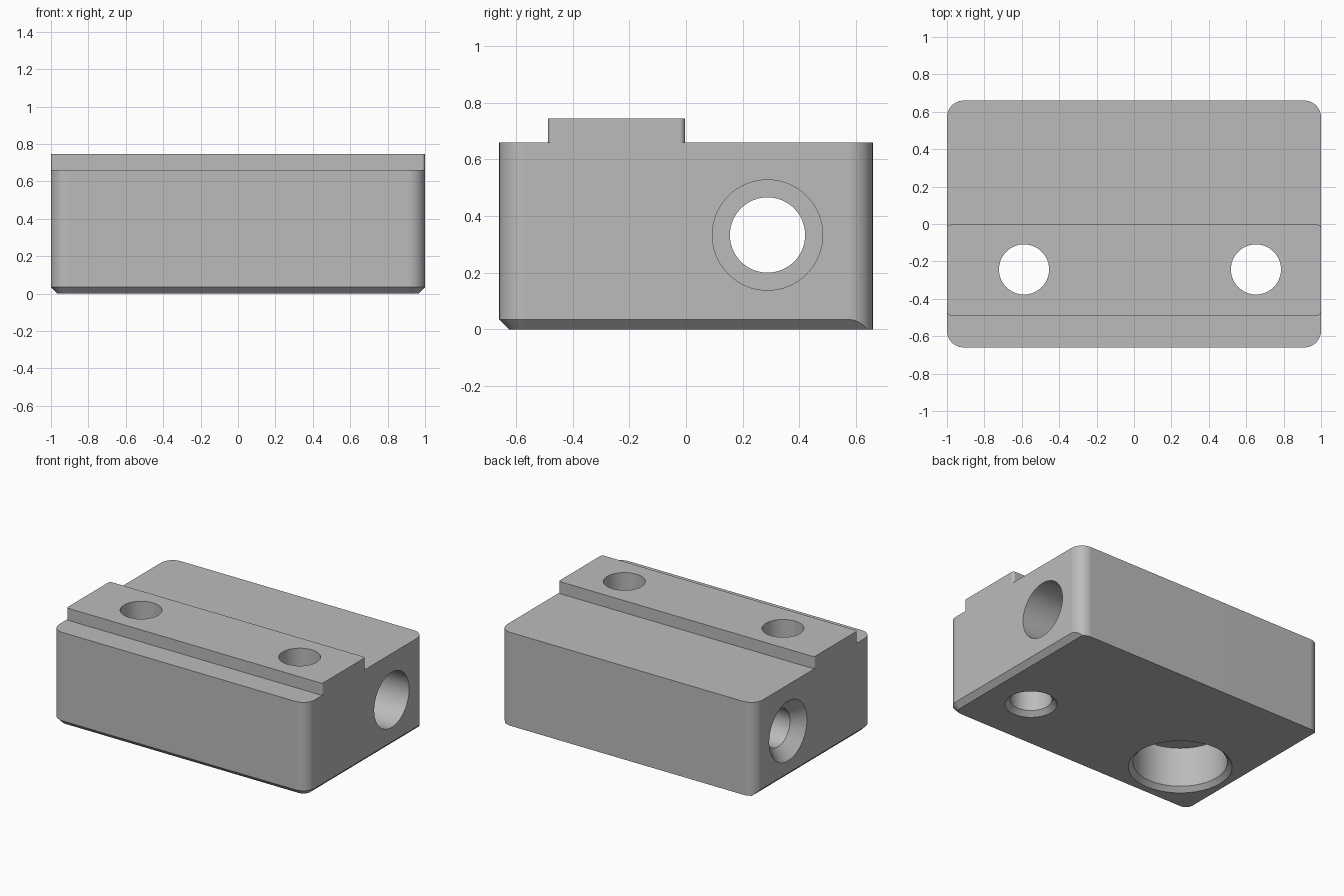
import bpy, bmesh, math
from mathutils import Matrix, Vector

if "Cube" in bpy.data.objects:
    bpy.data.objects.remove(bpy.data.objects["Cube"])

SEG = 64
CH = 0.035            # bottom chamfer
HX, HY, HZ = 1.0, 0.66, 0.66

grey = bpy.data.materials.new("machined_grey")
grey.diffuse_color = (0.5, 0.5, 0.5, 1)
grey.use_nodes = True
grey.node_tree.nodes["Principled BSDF"].inputs["Base Color"].default_value = grey.diffuse_color


def finish(name, bm):
    bmesh.ops.recalc_face_normals(bm, faces=bm.faces)
    me = bpy.data.meshes.new(name)
    bm.to_mesh(me)
    bm.free()
    me.materials.append(grey)
    ob = bpy.data.objects.new(name, me)
    bpy.context.collection.objects.link(ob)
    return ob


def rounded_rect(x0, x1, y0, y1, r, n):
    """Counter-clockwise outline: list of (point, outward normal)."""
    pts = []
    corners = [(x1 - r, y1 - r), (x0 + r, y1 - r), (x0 + r, y0 + r), (x1 - r, y0 + r)]
    for k, (cx, cy) in enumerate(corners):
        for i in range(n + 1):
            a = math.pi / 2 * (k + i / n)
            nrm = Vector((math.cos(a), math.sin(a)))
            pts.append((Vector((cx, cy)) + r * nrm, nrm))
    return pts


def loft(name, rings):
    """Skin rings of equal length; repeated vertices collapse."""
    bm = bmesh.new()
    vr = []
    for k, ring in enumerate(rings):
        row = []
        for i, p in enumerate(ring):
            p = Vector(p)
            if k and (vr[-1][i].co - p).length < 1e-6:
                row.append(vr[-1][i])
            else:
                row.append(bm.verts.new(p))
        vr.append(row)
    n = len(rings[0])
    for a, b in zip(vr, vr[1:]):
        for i in range(n):
            j = (i + 1) % n
            f = list(dict.fromkeys([a[i], a[j], b[j], b[i]]))
            if len(f) > 2:
                bm.faces.new(f)
    bm.faces.new(vr[0][::-1])
    bm.faces.new(vr[-1])
    return finish(name, bm)


def turned(name, profile, matrix):
    """Turned cutter from (radius, height) pairs."""
    rings = [[matrix @ Vector((r * math.cos(2 * math.pi * i / SEG),
                               r * math.sin(2 * math.pi * i / SEG), z))
              for i in range(SEG)] for r, z in profile]
    ob = loft(name, rings)
    ob.hide_render = True
    return ob


def boolean(target, other, op):
    m = target.modifiers.new(op, 'BOOLEAN')
    m.operation = op
    m.solver = 'EXACT'
    m.object = other
    bpy.context.view_layer.objects.active = target
    bpy.ops.object.modifier_apply(modifier=m.name)
    bpy.data.objects.remove(other)


# Block: rounded corners, bottom chamfer on the front and both ends, not the back
low, wall, top = [], [], []
for p, n in rounded_rect(-HX, HX, -HY, HY, 0.09, 12):
    if n.y > 1e-4:                       # back corners: end chamfer runs straight out
        h = max(0.0, abs(p.x) - (HX - CH))
        q = (math.copysign(min(abs(p.x), HX - CH), p.x), p.y)
    else:
        h = CH
        q = p - CH * n
    low.append((q[0], q[1], 0))
    wall.append((p.x, p.y, h))
    top.append((p.x, p.y, HZ))
block = loft("block", [low, wall, top])

# Raised rail on top
outline = rounded_rect(-HX, HX, -0.488, -0.004, 0.018, 6)
rail = loft("rail", [[(p.x, p.y, z) for p, _ in outline] for z in (HZ, 0.745)])
boolean(block, rail, 'UNION')

# Vertical screw holes: one plain, one with a wide counterbore below
cutters = [
    turned("plain_hole", [(0.176, -0.01), (0.134, 0.032), (0.134, 0.85)],
           Matrix.Translation((0.652, -0.243, 0))),
    turned("counterbored_hole", [(0.341, -0.01), (0.30, 0.031), (0.30, 0.31),
                                 (0.134, 0.31), (0.134, 0.85)],
           Matrix.Translation((-0.588, -0.243, 0))),
    # Cross bore: countersunk on the left, wide bore from the right
    turned("cross_bore", [(0.221, -1.01), (0.133, -0.922), (0.133, -0.2),
                          (0.195, -0.2), (0.195, 1.05)],
           Matrix.Translation((0, 0.288, 0.333)) @ Matrix.Rotation(math.pi / 2, 4, 'Y')),
]
for c in cutters:
    boolean(block, c, 'DIFFERENCE')

# Smooth curved walls, crisp edges
bpy.ops.object.select_all(action='DESELECT')
block.select_set(True)
bpy.context.view_layer.objects.active = block
bpy.ops.object.shade_smooth_by_angle(angle=math.radians(25))
wn = block.modifiers.new("weighted", 'WEIGHTED_NORMAL')
wn.keep_sharp = True
